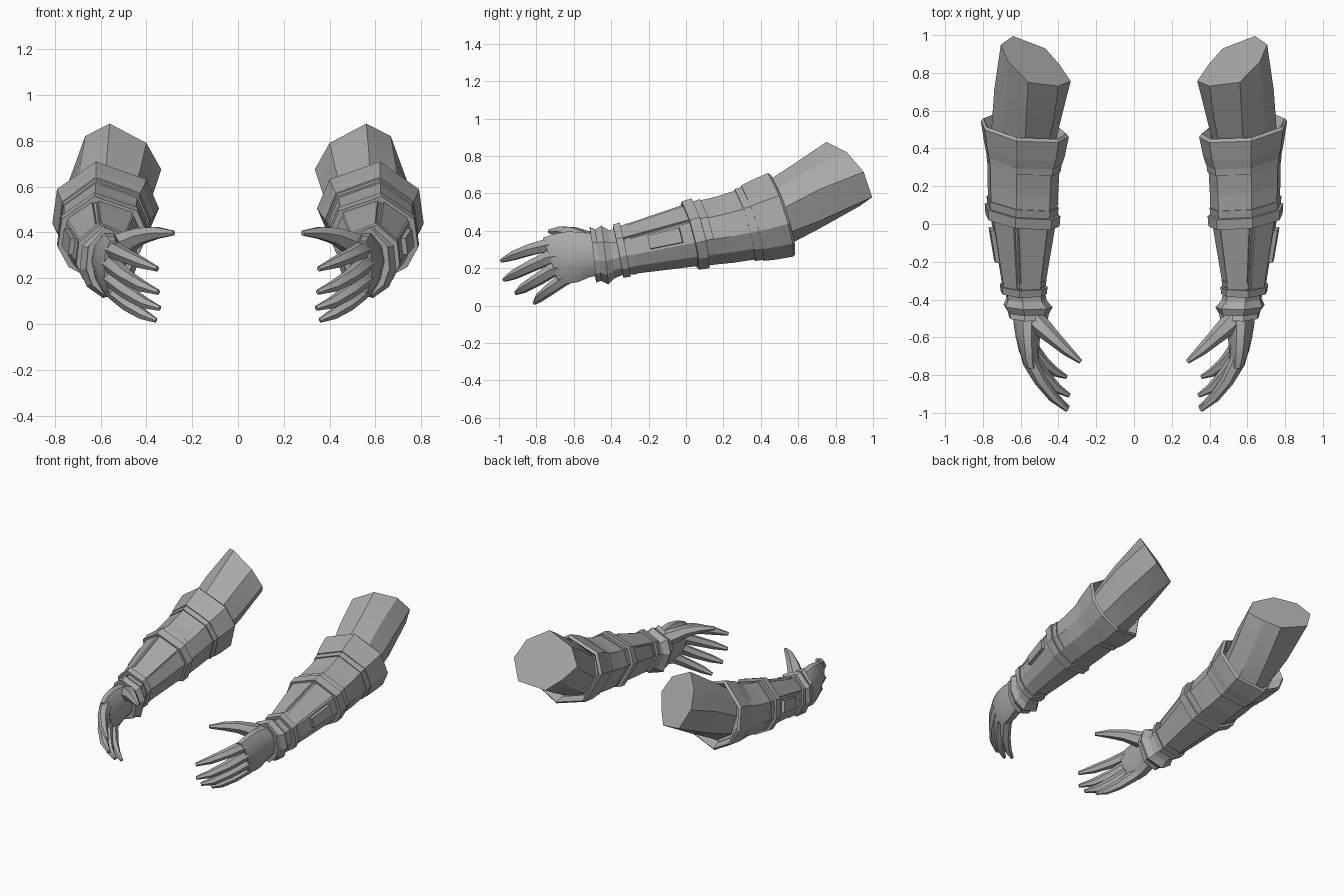
import bpy, bmesh, math
from mathutils import Vector

if "Cube" in bpy.data.objects:
    bpy.data.objects.remove(bpy.data.objects["Cube"])

grey = bpy.data.materials.new("neutral grey")
grey.diffuse_color = (0.4, 0.4, 0.4, 1)
grey.use_nodes = True
grey.node_tree.nodes["Principled BSDF"].inputs["Base Color"].default_value = grey.diffuse_color

# Irregular octagon shared by every armour section
ANGLES = [math.radians(a) for a in (80, 27, -12, -42, -78, -130, 175, 140)]


def section(y, cx, cz, rx, rz, tilt=0.25, yaw=0.12):
    """Octagon ring across the arm, leaning back with height."""
    pts = []
    for a in ANGLES:
        dx, dz = rx * math.cos(a), rz * math.sin(a)
        pts.append(Vector((cx + dx, y - tilt * dz + yaw * dx, cz + dz)))
    return pts


def make_object(name, bm, smooth=None):
    """Finish a part and add its mirrored twin for the other arm."""
    bmesh.ops.recalc_face_normals(bm, faces=bm.faces)
    me = bpy.data.meshes.new(name)
    bm.to_mesh(me)
    bm.free()
    me.materials.append(grey)
    ob = bpy.data.objects.new(name, me)
    bpy.context.collection.objects.link(ob)
    if smooth:
        bpy.ops.object.select_all(action='DESELECT')
        ob.select_set(True)
        bpy.context.view_layer.objects.active = ob
        bpy.ops.object.shade_smooth_by_angle(angle=math.radians(smooth))
    mod = ob.modifiers.new("other_arm", 'MIRROR')
    mod.use_mirror_merge = False
    return ob


def loft(bm, rings, closed=False):
    """Skin a series of rings; cap the ends or join last to first."""
    vs = [[bm.verts.new(p) for p in r] for r in rings]
    n = len(vs[0])
    pairs = list(zip(vs, vs[1:])) + ([(vs[-1], vs[0])] if closed else [])
    for a, b in pairs:
        for i in range(n):
            j = (i + 1) % n
            bm.faces.new((a[i], a[j], b[j], b[i]))
    if not closed:
        bm.faces.new(vs[0])
        bm.faces.new(vs[-1])


def part(name, rings, smooth=None, closed=False):
    bm = bmesh.new()
    loft(bm, rings, closed)
    return make_object(name, bm, smooth)


# Upper arm: elbow ring to slanted shoulder cut
elbow = [(.58, .38, .63), (.70, .42, .58), (.755, .50, .51), (.71, .50, .37),
         (.60, .50, .30), (.48, .47, .33), (.42, .42, .44), (.46, .38, .56)]
middle = [(.57, .58, .76), (.685, .63, .71), (.74, .71, .62), (.69, .73, .46),
          (.54, .71, .41), (.44, .66, .45), (.375, .60, .555), (.425, .55, .68)]
shoulder = [(.56, .75, .875), (.667, .86, .82), (.705, .95, .715), (.64, .995, .58),
            (.47, .93, .533), (.395, .845, .595), (.335, .757, .675), (.40, .73, .79)]
part("upper_arm", [elbow, middle, shoulder], smooth=20)

# Forearm guard shells
lower_a = section(-.34, .585, .288, .113, .125, .2, .02)
lower_b = section(.05, .59, .377, .180, .165)
part("lower_forearm_guard", [lower_a, lower_b])
part("upper_forearm_guard", [section(.05, .59, .38, .184, .170),
                             section(.20, .59, .405, .190, .180),
                             section(.44, .585, .46, .198, .198, .3)])

# Raised plates on the lower guard
def face_point(k, u, v):
    a = lower_a[k].lerp(lower_b[k], v)
    b = lower_a[(k + 1) % 8].lerp(lower_b[(k + 1) % 8], v)
    return a.lerp(b, u)


def plate(name, k, u0, u1, v0, v1, height):
    base = [face_point(k, u, v) for u, v in ((u0, v0), (u1, v0), (u1, v1), (u0, v1))]
    n = (base[1] - base[0]).cross(base[3] - base[0]).normalized()
    mid = sum(base, Vector()) / 4
    if n.dot(mid - Vector((.588, mid.y, .33))) < 0:
        n = -n
    part(name, [[p - n * .005 for p in base], [p + n * height for p in base]])


plate("top_plate", 7, .04, .96, .03, .97, .012)
plate("shoulder_side_plate", 0, .08, .92, .03, .97, .012)
plate("side_panel", 1, .12, .88, .36, .78, .022)


# Raised bands: outer strip with an inner return
def band(name, y, width, cx, cz, rx, rz, tilt, yaw, depth=.03):
    h = width / 2
    part(name, [section(y + s * h, cx, cz + s * h * .23, rx - d, rz - d, tilt, yaw)
                for s, d in ((-1, depth), (-1, .004), (1, 0), (1, depth))], closed=True)


band("middle_band", .045, .055, .592, .380, .203, .190, .25, .13)
band("middle_band_step", .095, .04, .592, .390, .193, .178, .25, .13)
band("wrist_band", -.345, .038, .585, .295, .128, .148, .2, .03)
band("wrist_band_step", -.305, .03, .585, .30, .122, .138, .2, .03)
band("elbow_band", .335, .05, .585, .436, .203, .200, .28, .13)

# Flared elbow cuff, open at the back
part("elbow_cuff", [section(*s, .30, .14) for s in (
    (.35, .585, .440, .180, .180), (.35, .585, .440, .205, .205),
    (.40, .582, .455, .218, .215), (.50, .580, .485, .236, .228),
    (.515, .580, .485, .222, .214), (.46, .580, .470, .180, .180))], closed=True)

# Flared wrist cuff
part("wrist_cuff", [section(*s, .12, .03) for s in (
    (-.495, .56, .270, .080, .110), (-.498, .56, .272, .104, .152),
    (-.470, .56, .270, .110, .140), (-.435, .562, .270, .132, .160),
    (-.400, .57, .275, .108, .132), (-.340, .58, .288, .105, .122))])


# Hand: soft palm, four fingers and a thumb
def oval(y, cx, cz, rx, rz, tilt=.3, n=10):
    return [Vector((cx + rx * math.cos(t), y - tilt * rz * math.sin(t), cz + rz * math.sin(t)))
            for t in (2 * math.pi * i / n for i in range(n))]


part("palm", [oval(-.44, .562, .275, .080, .112, .1), oval(-.53, .565, .272, .072, .125, .15),
              oval(-.60, .562, .262, .064, .142, .2), oval(-.67, .556, .250, .054, .140, .3),
              oval(-.725, .546, .246, .040, .122, .35)], smooth=45)


def digit(name, points, radii, n=6):
    """Tapered tube along a bent path."""
    pts = [Vector(p) for p in points]
    rings = []
    for i, (p, r) in enumerate(zip(pts, radii)):
        d = (pts[min(i + 1, len(pts) - 1)] - pts[max(i - 1, 0)]).normalized()
        side = d.cross(Vector((0, 0, 1))).normalized()
        up = side.cross(d)
        rings.append([p + r * (side * math.cos(t) + up * math.sin(t))
                      for t in (2 * math.pi * k / n for k in range(n))])
    part(name, rings, smooth=50)


FINGER = (.038, .040, .034, .027, .012)
digit("index_finger", [(.565, -.64, .335), (.545, -.73, .325), (.495, -.83, .300),
                       (.425, -.92, .268), (.353, -.985, .240)], FINGER)
digit("middle_finger", [(.575, -.64, .27), (.550, -.73, .258), (.495, -.83, .210),
                        (.420, -.92, .165), (.348, -.972, .138)], FINGER)
digit("ring_finger", [(.57, -.62, .21), (.545, -.71, .192), (.485, -.79, .140),
                      (.410, -.87, .092), (.342, -.908, .068)], FINGER)
digit("little_finger", [(.565, -.58, .17), (.540, -.655, .140), (.480, -.73, .085),
                        (.415, -.785, .042), (.358, -.810, .015)],
      (.036, .037, .032, .025, .011))
digit("thumb", [(.555, -.48, .32), (.500, -.535, .350), (.425, -.605, .385),
                (.355, -.670, .398), (.282, -.730, .397)], (.055, .054, .040, .029, .012))
